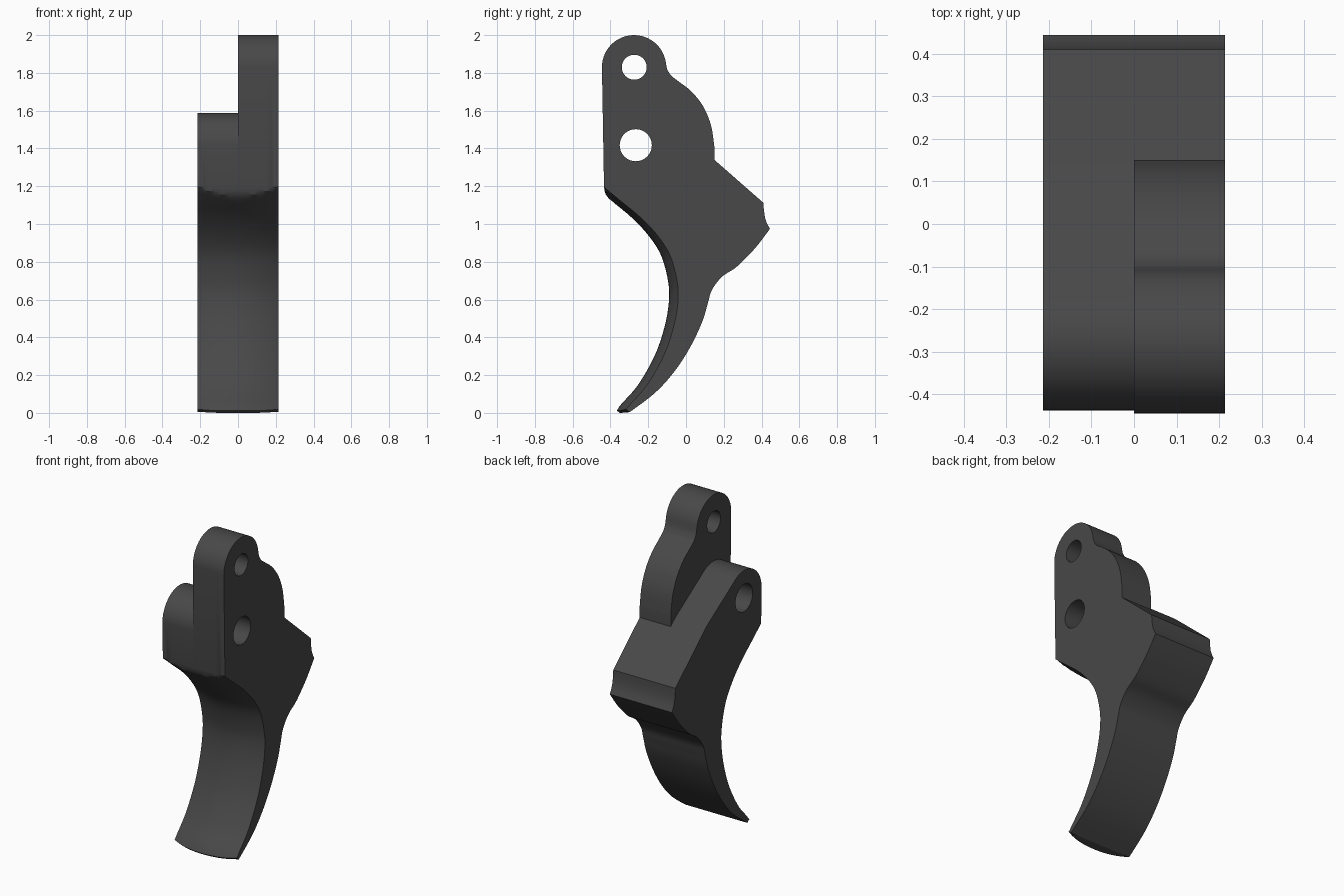
import bpy, bmesh, math

if "Cube" in bpy.data.objects:
    bpy.data.objects.remove(bpy.data.objects["Cube"])

HALF = 0.214          # half width of the lever
CROWN = 0.048         # how far the finger face bulges in the middle


def smooth(pts, n=6):
    """Catmull-Rom curve through the points."""
    p = [pts[0]] + pts + [pts[-1]]
    out = []
    for i in range(1, len(p) - 2):
        a, b, c, d = p[i - 1:i + 3]
        for k in range(n):
            t = k / n
            out.append(tuple(0.5 * (2 * b[j] + (c[j] - a[j]) * t
                       + (2 * a[j] - 5 * b[j] + 4 * c[j] - d[j]) * t * t
                       + (3 * b[j] - a[j] - 3 * c[j] + d[j]) * t ** 3) for j in (0, 1)))
    return out + [pts[-1]]


def arc(cy, cz, r, a0, a1, n):
    return [(cy + r * math.cos(math.radians(a0 + (a1 - a0) * i / n)),
             cz + r * math.sin(math.radians(a0 + (a1 - a0) * i / n))) for i in range(n + 1)]


def loft(name, columns):
    """Skin matching outlines [(x, [(y, z), ...]), ...] and cap both ends."""
    bm = bmesh.new()
    rings = [[bm.verts.new((x, y, z)) for y, z in o] for x, o in columns]
    for a, b in zip(rings, rings[1:]):
        for i in range(len(a)):
            j = (i + 1) % len(a)
            bm.faces.new((a[i], a[j], b[j], b[i]))
    bm.faces.new(rings[0])
    bm.faces.new(rings[-1])
    bmesh.ops.recalc_face_normals(bm, faces=bm.faces)
    me = bpy.data.meshes.new(name)
    bm.to_mesh(me)
    bm.free()
    ob = bpy.data.objects.new(name, me)
    bpy.context.collection.objects.link(ob)
    return ob


def lookup(table, z):
    """Linear y for height z in a list of (y, z) with falling z."""
    for (y0, z0), (y1, z1) in zip(table, table[1:]):
        if z0 >= z >= z1:
            return y0 + (y1 - y0) * (z0 - z) / (z0 - z1)
    return table[-1][0] if z < table[-1][1] else table[0][0]


# side edge of the curved finger face, and the rounded shoulder above it
side_edge = smooth([(-.434, 1.195), (-.34, 1.117), (-.243, 1.037), (-.153, .942),
                    (-.085, .836), (-.048, .704), (-.042, .60), (-.063, .466),
                    (-.116, .307), (-.206, .148), (-.296, .045), (-.318, .012)])
shoulder = smooth([(-.434, 1.195), (-.428, 1.165), (-.412, 1.138), (-.35, 1.085),
                   (-.243, .972), (-.208, .935)])


def finger_face(t):
    pts = []
    for i in range(61):
        z = 1.195 + (0.012 - 1.195) * i / 60
        y = lookup(side_edge, z) - CROWN * (1 - t * t)
        if z >= 0.935:
            y = max(y, lookup(shoulder, z))
        pts.append((y, z + (0.008 * t ** 4 if i == 60 else 0)))
    pts.append((pts[-1][0] + 0.015, 0.008 * t ** 4))   # rounded tip
    return pts


# rear outline: tail, spur, ramp, cam and top eye
rear = smooth([(-.298, .004), (-.164, .106), (-.063, .217), (.02, .344), (.085, .48),
               (.116, .582), (.137, .65), (.19, .72), (.26, .767), (.312, .815),
               (.376, .884), (.444, .974)])
rear += [(.428, 1.005), (.418, 1.035), (.412, 1.075), (.41, 1.112)]
rear += [(.15, 1.34)]
rear += smooth([(.15, 1.41), (.132, 1.524), (.09, 1.624), (.03, 1.70), (-.03, 1.748),
                (-.078, 1.785), (-.1, 1.82)])
rear += arc(-.275, 1.83, .17, 8, 180, 28)

columns = []
for i in range(25):
    t = -1 + i / 12
    columns.append((t * HALF, finger_face(t) + rear))
lever = loft("trigger_lever", columns)

# left half is lowered to a rounded ear with a sloping top
ear = [(-.7, 1.42)] + arc(-.268, 1.418, .17, 180, 52, 22)
ear += [(.1, 1.383), (.15, 1.34), (.16, 1.335), (.6, 1.4), (.6, 2.3), (-.7, 2.3)]
cutters = [loft("ear_cutter", [(-.5, ear), (0, ear)])]

# pin holes
for name, y, z, r in (("upper_pin", -.274, 1.83, .066), ("lower_pin", -.266, 1.417, .085)):
    ring = arc(y, z, r, 0, 360, 40)[:-1]
    cutters.append(loft(name + "_cutter", [(-.5, ring), (.5, ring)]))

bpy.context.view_layer.objects.active = lever
lever.select_set(True)
for c in cutters:
    c.hide_render = True
    m = lever.modifiers.new("cut", 'BOOLEAN')
    m.operation = 'DIFFERENCE'
    m.solver = 'EXACT'
    m.object = c
    bpy.ops.object.modifier_apply(modifier=m.name)
for c in cutters:
    bpy.data.objects.remove(c)

# dark steel finish
steel = bpy.data.materials.new("dark_steel")
steel.diffuse_color = (0.065, 0.065, 0.065, 1)
steel.use_nodes = True
steel.node_tree.nodes["Principled BSDF"].inputs["Base Color"].default_value = steel.diffuse_color
lever.data.materials.clear()
lever.data.materials.append(steel)
for p in lever.data.polygons:
    p.material_index = 0
bpy.ops.object.select_all(action='DESELECT')
lever.select_set(True)
bpy.ops.object.shade_smooth_by_angle(angle=math.radians(25))
